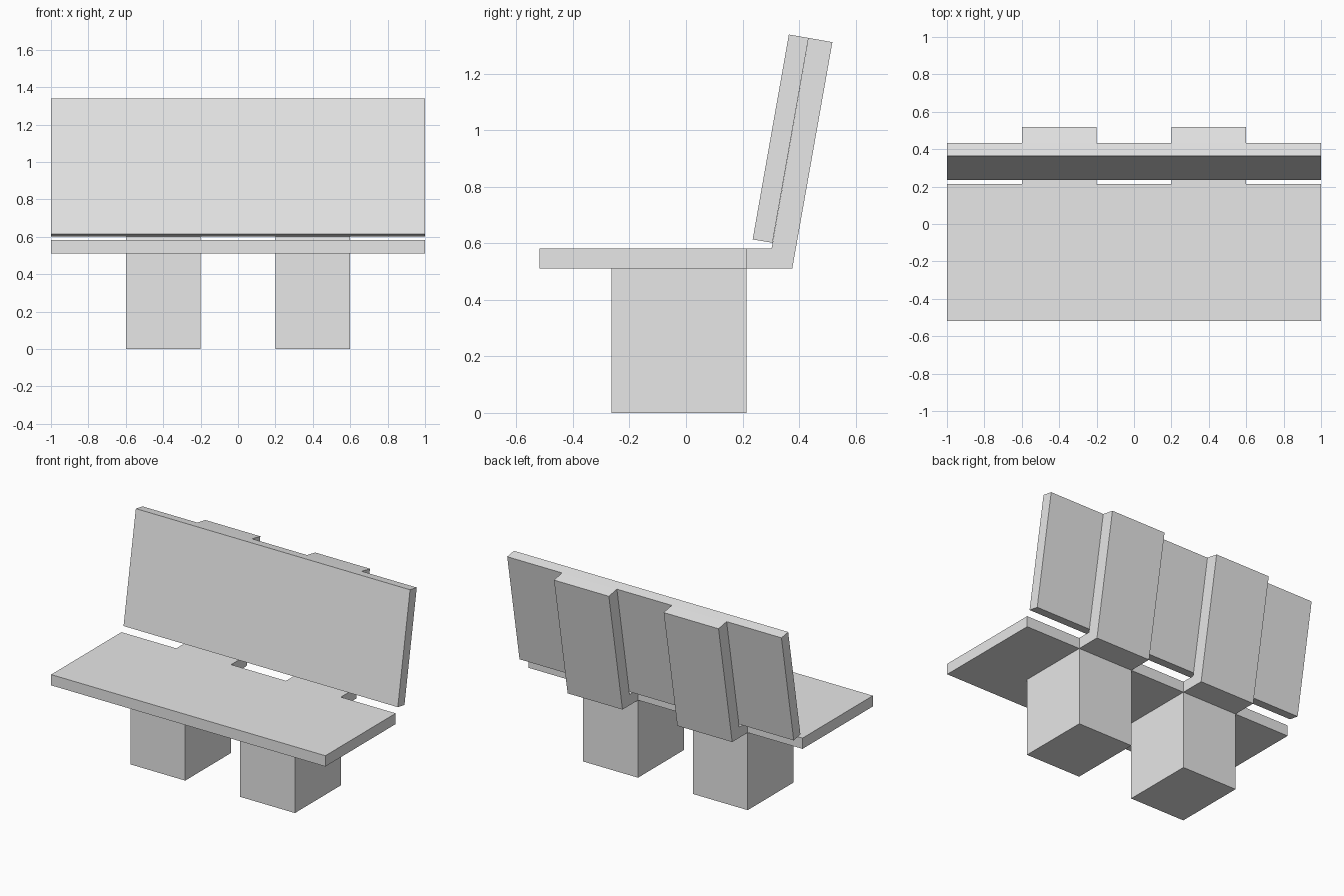
import bpy
import bmesh

if "Cube" in bpy.data.objects:
    bpy.data.objects.remove(bpy.data.objects["Cube"])

grey = bpy.data.materials.new("light grey")
grey.diffuse_color = (0.8, 0.8, 0.8, 1)
grey.use_nodes = True
grey.node_tree.nodes["Principled BSDF"].inputs["Base Color"].default_value = grey.diffuse_color


def extrude_profile(name, profile, x0, x1):
    """Side profile of (y, z) points swept along x."""
    bm = bmesh.new()
    face = bm.faces.new([bm.verts.new((x0, y, z)) for y, z in profile])
    ext = bmesh.ops.extrude_face_region(bm, geom=[face])
    moved = [v for v in ext["geom"] if isinstance(v, bmesh.types.BMVert)]
    bmesh.ops.translate(bm, verts=moved, vec=(x1 - x0, 0, 0))
    bmesh.ops.recalc_face_normals(bm, faces=bm.faces)
    mesh = bpy.data.meshes.new(name)
    bm.to_mesh(mesh)
    bm.free()
    mesh.materials.append(grey)
    obj = bpy.data.objects.new(name, mesh)
    bpy.context.collection.objects.link(obj)
    return obj


def rect(y0, y1, z0, z1):
    return [(y0, z0), (y1, z0), (y1, z1), (y0, z1)]


SEAT_BACK, SEAT_LOW, SEAT_TOP = 0.214, 0.511, 0.582

# Seat slab
extrude_profile("seat", rect(-0.518, SEAT_BACK, SEAT_LOW, SEAT_TOP), -1, 1)

# Backrest panel, leaning back ten degrees
extrude_profile("backrest", [(0.236, 0.614), (0.306, 0.602),
                             (0.434, 1.327), (0.364, 1.339)], -1, 1)

# Block legs and the bent brackets that carry the backrest
bracket = [(SEAT_BACK, SEAT_LOW), (0.376, SEAT_LOW), (0.518, 1.312),
           (0.434, 1.327), (0.303, SEAT_TOP), (SEAT_BACK, SEAT_TOP)]
for side, x0 in (("left", -0.6), ("right", 0.2)):
    extrude_profile(side + "_leg", rect(-0.264, SEAT_BACK, 0, SEAT_LOW), x0, x0 + 0.4)
    extrude_profile(side + "_back_bracket", bracket, x0, x0 + 0.4)
